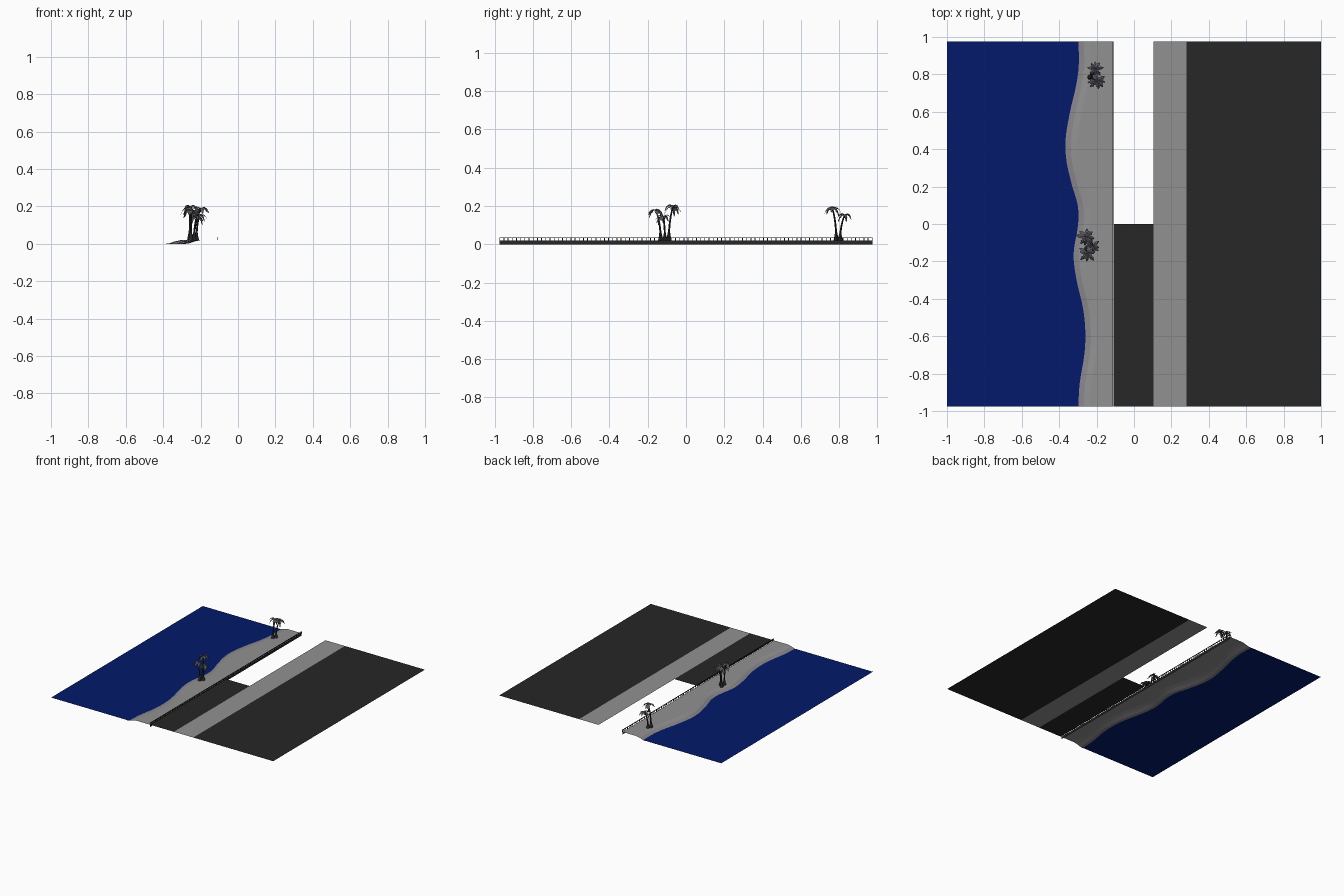
import bpy, math, random
from mathutils import Vector

if "Cube" in bpy.data.objects:
    bpy.data.objects.remove(bpy.data.objects["Cube"])

random.seed(4)
Y0, Y1 = -0.975, 0.975     # ends of the scene
TOP = 0.02                 # height of the beach, road and pavement


def material(name, rgb):
    m = bpy.data.materials.new(name)
    m.diffuse_color = (*rgb, 1)
    m.use_nodes = True
    m.node_tree.nodes["Principled BSDF"].inputs["Base Color"].default_value = m.diffuse_color
    return m


BLUE = material("water_blue", (0.001, 0.010, 0.145))
GREY = material("pale_grey", (0.285, 0.285, 0.285))
WET = material("wet_sand", (0.25, 0.235, 0.265))
DARK = material("asphalt_dark", (0.020, 0.020, 0.020))
TRUNK = material("trunk_dark", (0.022, 0.022, 0.023))
LEAF = material("leaf_grey", (0.105, 0.102, 0.125))


def make(name, verts, faces, mat):
    me = bpy.data.meshes.new(name)
    me.from_pydata([tuple(v) for v in verts], [], faces)
    me.materials.append(mat)
    me.update()
    ob = bpy.data.objects.new(name, me)
    bpy.context.collection.objects.link(ob)
    return ob


def sheet(name, rows, mat):
    """Join equal-length rows of points with quads."""
    n = len(rows[0])
    faces = [(i * n + j, i * n + j + 1, (i + 1) * n + j + 1, (i + 1) * n + j)
             for i in range(len(rows) - 1) for j in range(n - 1)]
    return make(name, [p for r in rows for p in r], faces, mat)


def plate(name, xa, xb, ya, yb, z, mat):
    return sheet(name, [[(xa, ya, z), (xb, ya, z)], [(xa, yb, z), (xb, yb, z)]], mat)


def add_box(verts, faces, a, b):
    k = len(verts)
    verts += [(x, y, z) for x in (a[0], b[0]) for y in (a[1], b[1]) for z in (a[2], b[2])]
    for f in ((0, 1, 3, 2), (4, 6, 7, 5), (0, 4, 5, 1), (2, 3, 7, 6), (0, 2, 6, 4), (1, 5, 7, 3)):
        faces.append(tuple(k + i for i in f))


# Wavy coastline, smoothed between a few points (y, x)
SHORE = [(-0.975, -0.30), (-0.85, -0.293), (-0.7, -0.269), (-0.58, -0.263), (-0.45, -0.276),
         (-0.3, -0.31), (-0.16, -0.326), (0.0, -0.302), (0.1, -0.304), (0.2, -0.333),
         (0.33, -0.363), (0.45, -0.369), (0.6, -0.345), (0.75, -0.311), (0.86, -0.298), (0.975, -0.30)]


def shoreline(steps=5):
    pts = [Vector(p) for p in SHORE]
    out = []
    for i in range(len(pts) - 1):
        p0, p1, p2, p3 = pts[max(i - 1, 0)], pts[i], pts[i + 1], pts[min(i + 2, len(pts) - 1)]
        for s in range(steps):
            t = s / steps
            q = 0.5 * (2 * p1 + (p2 - p0) * t + (2 * p0 - 5 * p1 + 4 * p2 - p3) * t * t
                       + (3 * p1 - p0 - 3 * p2 + p3) * t ** 3)
            out.append((q.y, p1.x + (p2.x - p1.x) * t))
    return out + [(pts[-1].y, pts[-1].x)]


coast = shoreline()

# Sea, and the beach rising from it to a flat promenade; wet sand by the water
EDGE = -0.111
sheet("sea", [[(-1, y, 0.003), (x + 0.003, y, 0.003)] for x, y in coast], BLUE)
PROFILE = [(-0.018, 0), (0.003, 0.003), (0.032, 0.013), (0.065, TOP)]
beach = sheet("beach", [[(x + d, y, z) for d, z in PROFILE] + [(EDGE, y, TOP)] for x, y in coast], GREY)
beach.data.materials.append(WET)
for poly in beach.data.polygons:
    poly.material_index = 1 if poly.center.z < 0.01 else 0

# Road, pavement, ground and the sea wall
plate("road", -0.106, 0.105, Y0, 0, TOP, DARK)
plate("pavement", 0.105, 0.28, Y0, Y1, TOP, GREY)
plate("ground", 0.28, 1, Y0, Y1, TOP, DARK)
sheet("sea_wall", [[(EDGE, Y0, 0), (EDGE, Y1, 0)], [(EDGE, Y0, TOP), (EDGE, Y1, TOP)]], DARK)

# Railing on the sea wall
v, f = [], []
RX, RW, POSTS = -0.1085, 0.002, 90
add_box(v, f, (RX - RW, Y0, 0.032), (RX + RW, Y1, 0.036))
for i in range(POSTS):
    y = Y0 + 0.002 + (Y1 - Y0 - 0.004) * i / (POSTS - 1)
    add_box(v, f, (RX - RW, y - RW, TOP), (RX + RW, y + RW, 0.032))
make("railing", v, f, DARK)


def palm(name, base, top, size):
    """A bent trunk with a flared foot and a crown of arching fronds."""
    a, c = Vector((*base, TOP)), Vector(top)
    mid = Vector((a.x, a.y, a.z + (c.z - a.z) * 0.55))
    rings, sides = [], 8
    for i in range(11):
        t = i / 10
        p = a * (1 - t) ** 2 + mid * 2 * t * (1 - t) + c * t * t
        r = 0.004 + 0.0085 * max(0, 1 - t * 4) + 0.0015 * (1 - t)
        rings.append([p + Vector((r * math.cos(k * math.tau / sides), r * math.sin(k * math.tau / sides), 0))
                      for k in range(sides + 1)])
    trunk = sheet(name + "_trunk", rings, TRUNK)
    for poly in trunk.data.polygons:
        poly.use_smooth = True
    verts, faces = [], []
    count, seg = 8, 8
    for n in range(count):
        ang = n * math.tau / count + random.uniform(-0.25, 0.25)
        out = Vector((math.cos(ang), math.sin(ang), 0))
        side = Vector((-out.y, out.x, 0))
        length = size * random.uniform(0.85, 1.1)
        lift, drop = random.uniform(0.4, 1.0), random.uniform(1.0, 1.5)
        k = len(verts)
        for i in range(seg + 1):
            t = i / seg
            p = c + out * length * t * (1 - 0.15 * t) + Vector((0, 0, length * (lift * t - drop * t * t)))
            w = size * 0.19 * math.sin(math.pi * (0.08 + 0.9 * t)) * (1.15 if i % 2 else 0.65)
            down = Vector((0, 0, -w * 0.4))
            verts += [p - side * w + down, p, p + side * w + down]
            if i:
                b = k + 3 * (i - 1)
                faces += [(b, b + 1, b + 4, b + 3), (b + 1, b + 2, b + 5, b + 4)]
    ob = make(name + "_fronds", verts, faces, LEAF)
    ob.data.flip_normals()
    ob.data.update()


# Two clumps of palms on the beach
palm("palm_north_tall", (-0.235, 0.785), (-0.197, 0.765, 0.188), 0.058)
palm("palm_north_short", (-0.222, 0.805), (-0.207, 0.828, 0.152), 0.05)
palm("palm_middle_south", (-0.252, -0.132), (-0.248, -0.157, 0.177), 0.056)
palm("palm_middle_north", (-0.258, -0.09), (-0.256, -0.068, 0.197), 0.06)
palm("palm_middle_short", (-0.235, -0.11), (-0.222, -0.118, 0.145), 0.048)
